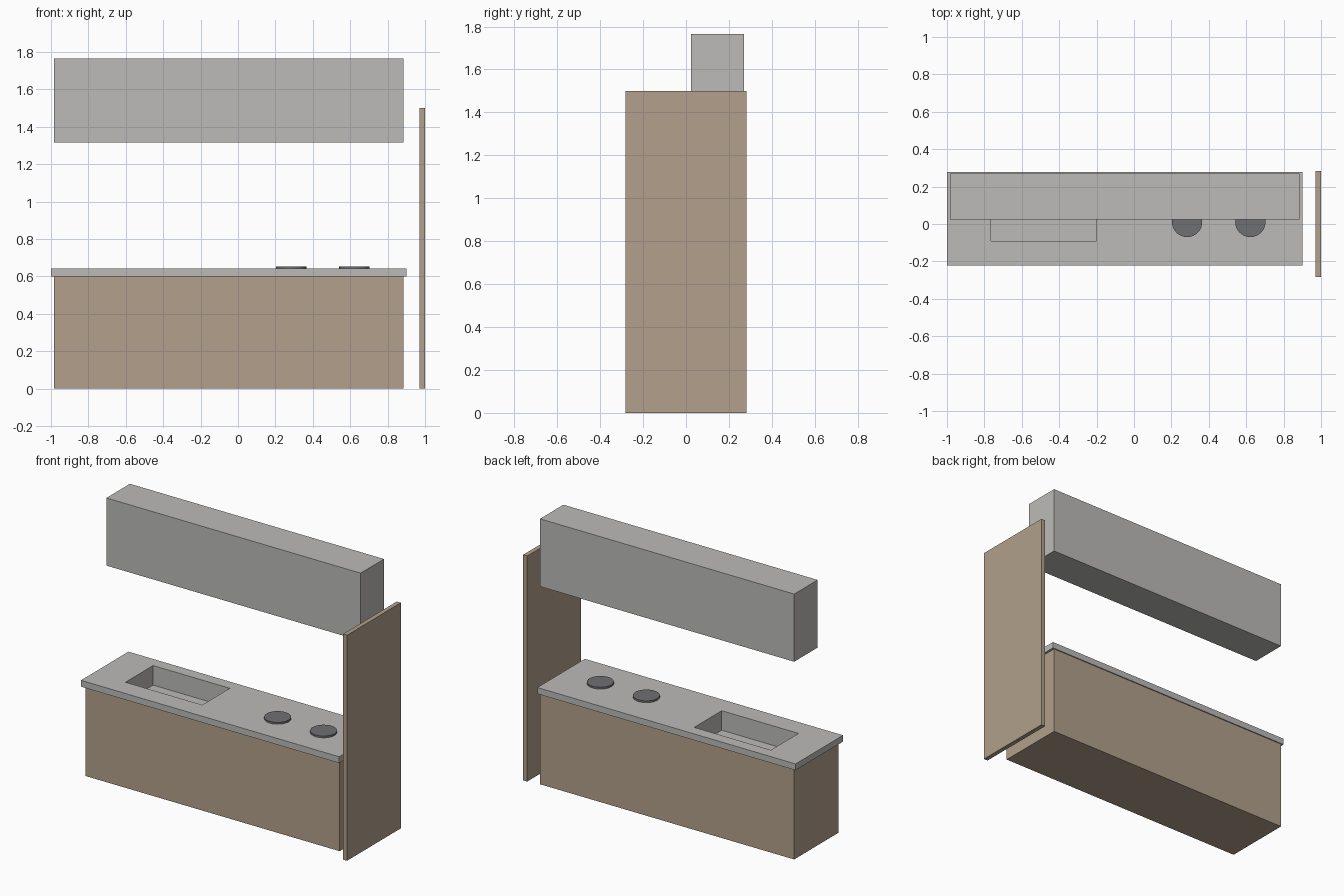
import bpy
import bmesh
from mathutils import Matrix, Vector

cube = bpy.data.objects.get("Cube")
if cube:
    bpy.data.objects.remove(cube, do_unlink=True)


def material(name, rgb):
    mat = bpy.data.materials.new(name)
    mat.use_nodes = True
    colour = (*rgb, 1.0)
    mat.diffuse_color = colour
    mat.node_tree.nodes["Principled BSDF"].inputs["Base Color"].default_value = colour
    return mat


wood = material("tan_wood", (0.445, 0.352, 0.258))
stone = material("warm_grey", (0.503, 0.497, 0.479))
iron = material("dark_grey", (0.162, 0.162, 0.175))


def add_object(name, bm, mat):
    mesh = bpy.data.meshes.new(name)
    bm.to_mesh(mesh)
    bm.free()
    mesh.materials.append(mat)
    obj = bpy.data.objects.new(name, mesh)
    bpy.context.collection.objects.link(obj)
    return obj


def box(name, x, y, z, mat):
    """Box from its low and high limit along each axis."""
    spans = (x, y, z)
    centre = Vector([(a + b) / 2 for a, b in spans])
    size = Vector([b - a for a, b in spans])
    bm = bmesh.new()
    bmesh.ops.create_cube(bm, size=1, matrix=Matrix.Translation(centre) @ Matrix.Diagonal(size).to_4x4())
    return add_object(name, bm, mat)


def cut(target, cutter):
    mod = target.modifiers.new("sink_opening", "BOOLEAN")
    mod.operation = "DIFFERENCE"
    mod.solver = "EXACT"
    mod.object = cutter
    cutter.hide_render = True
    cutter.hide_viewport = True


# Main slabs and cabinets
BODY_X = (-0.985, 0.885)
BODY_Y = (-0.196, 0.27)
TOP = 0.642
base = box("base_cabinet", BODY_X, BODY_Y, (0, 0.6), wood)
counter = box("countertop", (-1, 0.9), (-0.222, 0.277), (0.6, TOP), stone)
box("wall_cabinet", BODY_X, (0.024, 0.27), (1.315, 1.765), stone)
box("side_panel", (0.97, 1), (-0.283, 0.283), (0, 1.5), wood)

# Sink: opening in the counter, pocket in the base, open basin between them
SINK_X, SINK_Y, FLOOR = (-0.765, -0.2), (-0.09, 0.2), 0.512
GAP = 0.004
opening = box("sink_cutter", SINK_X, SINK_Y, (FLOOR, 0.7), stone)
pocket = box("pocket_cutter", (SINK_X[0] - GAP, SINK_X[1] + GAP),
             (SINK_Y[0] - GAP, SINK_Y[1] + GAP), (FLOOR - GAP, 0.7), wood)
cut(counter, opening)
cut(base, pocket)

basin = box("sink_basin", SINK_X, SINK_Y, (FLOOR, 0.6), stone)
bm = bmesh.new()
bm.from_mesh(basin.data)
bmesh.ops.delete(bm, geom=[f for f in bm.faces if f.normal.z > 0.5], context="FACES")
bmesh.ops.reverse_faces(bm, faces=bm.faces)
bm.to_mesh(basin.data)
bm.free()

# Hob plates
for name, x in (("left_hob_plate", 0.622), ("right_hob_plate", 0.284)):
    bm = bmesh.new()
    bmesh.ops.create_cone(bm, cap_ends=True, segments=32, radius1=0.081, radius2=0.081, depth=0.012,
                          matrix=Matrix.Translation((x, 0.011, TOP + 0.006)))
    plate = add_object(name, bm, iron)
    bpy.ops.object.select_all(action="DESELECT")
    plate.select_set(True)
    bpy.context.view_layer.objects.active = plate
    bpy.ops.object.shade_smooth_by_angle()
